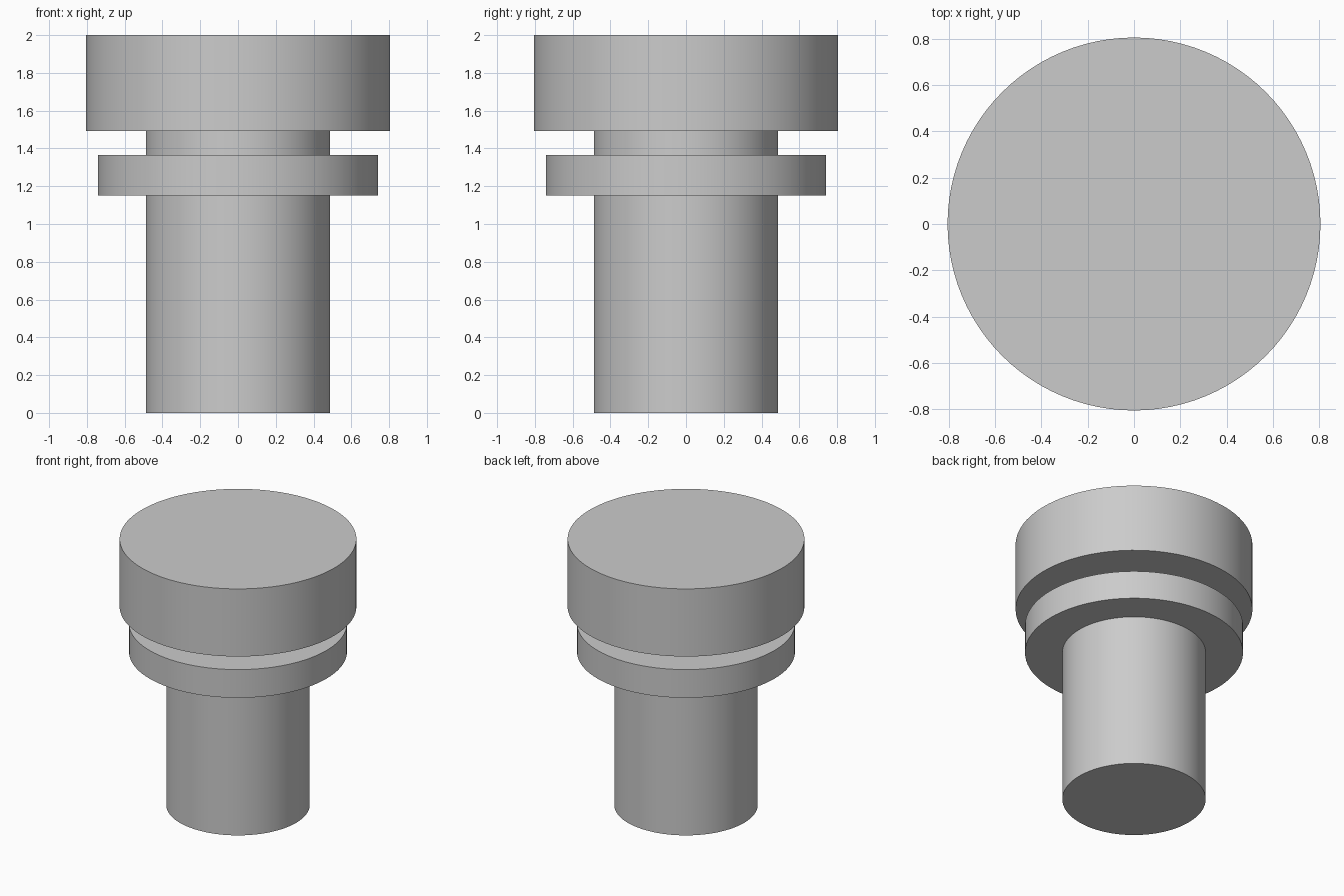
import bpy
import math

cube = bpy.data.objects.get("Cube")
if cube:
    bpy.data.objects.remove(cube, do_unlink=True)

# Single grey finish
GREY = (0.6, 0.6, 0.6, 1.0)
grey = bpy.data.materials.new("plain grey")
grey.use_nodes = True
grey.diffuse_color = GREY
grey.node_tree.nodes["Principled BSDF"].inputs["Base Color"].default_value = GREY


def disc(name, radius, bottom, top):
    """Upright closed cylinder with smooth sides and sharp rims."""
    bpy.ops.mesh.primitive_cylinder_add(
        vertices=96, radius=radius, depth=top - bottom,
        location=(0, 0, (bottom + top) / 2))
    part = bpy.context.object
    part.name = name
    part.data.materials.append(grey)
    bpy.ops.object.shade_smooth_by_angle(angle=math.radians(30))
    return part


# Shaft runs up to the underside of the head, through the collar
disc("shaft", 0.488, 0.0, 1.492)
disc("collar", 0.742, 1.152, 1.364)
disc("head", 0.806, 1.492, 2.0)
